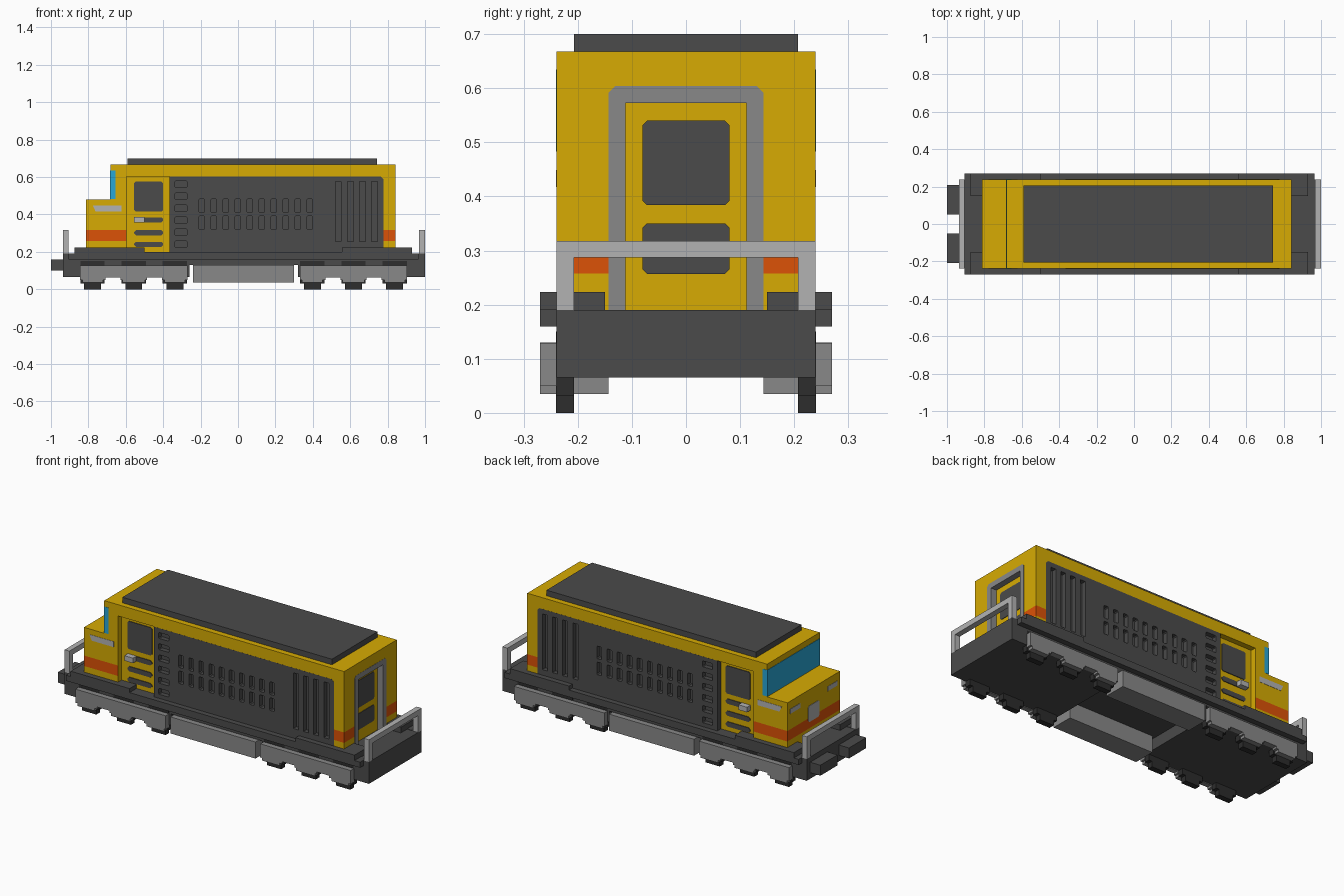
import bpy, bmesh

cube = bpy.data.objects.get("Cube")
if cube:
    bpy.data.objects.remove(cube, do_unlink=True)


def material(name, rgb):
    m = bpy.data.materials.new(name)
    m.use_nodes = True
    m.diffuse_color = (*rgb, 1)
    m.node_tree.nodes["Principled BSDF"].inputs["Base Color"].default_value = (*rgb, 1)
    return m


YELLOW = material("yellow paint", (0.68, 0.41, 0.001))
ORANGE = material("orange stripe", (0.72, 0.085, 0.002))
DARK = material("dark grey", (0.07, 0.07, 0.07))
BLACK = material("wheel black", (0.026, 0.026, 0.026))
GREY = material("mid grey", (0.25, 0.25, 0.25))
LIGHT = material("light grey", (0.45, 0.45, 0.45))
BLUE = material("window blue", (0.022, 0.39, 0.68))


def rect(a0, a1, b0, b1, c=0.0):
    """Rectangle outline with optional chamfered corners."""
    if not c:
        return [(a0, b0), (a1, b0), (a1, b1), (a0, b1)]
    return [(a0 + c, b0), (a1 - c, b0), (a1, b0 + c), (a1, b1 - c),
            (a1 - c, b1), (a0 + c, b1), (a0, b1 - c), (a0, b0 + c)]


def add_prism(bm, pts, axis, lo, hi):
    """Extrude an outline: axis y uses (x, z) points, axis x uses (y, z)."""
    def place(p, t):
        return (p[0], t, p[1]) if axis == "y" else (t, p[0], p[1])
    lo_v = [bm.verts.new(place(p, lo)) for p in pts]
    hi_v = [bm.verts.new(place(p, hi)) for p in pts]
    bm.faces.new(lo_v)
    bm.faces.new(hi_v[::-1])
    n = len(pts)
    for i in range(n):
        j = (i + 1) % n
        bm.faces.new((lo_v[j], lo_v[i], hi_v[i], hi_v[j]))


def build(name, mat, prisms):
    bm = bmesh.new()
    for p in prisms:
        add_prism(bm, *p)
    bmesh.ops.recalc_face_normals(bm, faces=bm.faces)
    me = bpy.data.meshes.new(name)
    bm.to_mesh(me)
    bm.free()
    me.materials.append(mat)
    ob = bpy.data.objects.new(name, me)
    bpy.context.scene.collection.objects.link(ob)
    return ob


def box(x0, x1, y0, y1, z0, z1):
    return (rect(x0, x1, z0, z1), "y", y0, y1)


def both(pts, y0, y1):
    """The same side outline on the left and right flanks."""
    return [(pts, "y", y0, y1), (pts, "y", -y1, -y0)]


def carve(ob, prisms):
    cutter = build("cutter", DARK, prisms)
    cutter.hide_render = True
    mod = ob.modifiers.new("carve", "BOOLEAN")
    mod.operation, mod.solver, mod.object = "DIFFERENCE", "EXACT", cutter
    bpy.context.view_layer.objects.active = ob
    bpy.ops.object.modifier_apply(modifier=mod.name)
    bpy.data.objects.remove(cutter, do_unlink=True)


# Body shell with low nose, carved for side doors, engine panels and end door
body = build("body", YELLOW, [([(-0.812, 0.19), (0.842, 0.19), (0.842, 0.668), (-0.683, 0.668),
                                (-0.683, 0.48), (-0.812, 0.48)], "y", -0.239, 0.239)])
carve(body, both(rect(-0.595, -0.36, 0.17, 0.603), 0.207, 0.3))
panel_outline = [(-0.367, 0.17), (0.777, 0.17), (0.777, 0.59), (0.764, 0.603), (-0.367, 0.603)]
carve(body, both(panel_outline, 0.18, 0.3))
frame_top = [(0.143, 0.592), (0.131, 0.604), (-0.131, 0.604), (-0.143, 0.592)]
carve(body, [([(-0.143, 0.17), (0.143, 0.17)] + frame_top, "x", 0.808, 0.9)])

# Orange band on the nose and tail faces
body.data.materials.append(ORANGE)
bm = bmesh.new()
bm.from_mesh(body.data)
for z in (0.258, 0.318):
    bmesh.ops.bisect_plane(bm, geom=bm.verts[:] + bm.edges[:] + bm.faces[:],
                           plane_co=(0, 0, z), plane_no=(0, 0, 1))
for f in bm.faces:
    c = f.calc_center_median()
    flank = abs(c.y) > 0.235 and (c.x < -0.595 or c.x > 0.777)
    end = c.x < -0.808 or c.x > 0.838
    f.material_index = int(0.258 < c.z < 0.318 and (flank or end))
bm.to_mesh(body.data)
bm.free()

# Engine room panels, flush with the body, with deep vents
panels = build("engine_panels", DARK, both(panel_outline, 0.175, 0.2395))
vents = []
for i in range(10):
    x = -0.194 + 0.0642 * i
    for z0 in (0.319, 0.411):
        vents += both(rect(x - 0.0155, x + 0.0155, z0, z0 + 0.073, 0.005), 0.212, 0.25)
for i in range(4):
    x = 0.536 + 0.0645 * i
    vents += both(rect(x - 0.016, x + 0.016, 0.255, 0.575), 0.212, 0.25)
for i in range(6):
    z = 0.24 + 0.0642 * i
    vents += both(rect(-0.337, -0.272, z - 0.017, z + 0.017, 0.004), 0.212, 0.25)
carve(panels, vents)

# Side door windows, louvres and handles
door_plates = both(rect(-0.555, -0.40, 0.415, 0.575, 0.008), 0.2, 0.211)
for z in (0.24, 0.302, 0.371):
    door_plates += both(rect(-0.555, -0.40, z - 0.014, z + 0.014, 0.01), 0.2, 0.211)
build("side_door_windows", DARK, door_plates)
build("side_door_handles", LIGHT, both(rect(-0.555, -0.50, 0.357, 0.386), 0.205, 0.239))

# End door frame, window and lower panel
build("end_door_frame", GREY, [([(-0.143, 0.19), (-0.112, 0.19), (-0.112, 0.573), (0.112, 0.573),
                                 (0.112, 0.19), (0.143, 0.19)] + frame_top, "x", 0.805, 0.843)])
build("end_door_windows", DARK, [(rect(-0.08, 0.08, 0.384, 0.54, 0.008), "x", 0.80, 0.811),
                                 (rect(-0.08, 0.08, 0.257, 0.35, 0.008), "x", 0.80, 0.811)])

# Windscreen, roof plate and nose lights
build("windscreen", BLUE, [box(-0.685, -0.655, -0.24, 0.24, 0.483, 0.634)])
build("roof_plate", DARK, [box(-0.59, 0.742, -0.207, 0.207, 0.66, 0.70)])
build("side_light_strips", LIGHT, both([(-0.762, 0.417), (-0.622, 0.417), (-0.622, 0.449),
                                        (-0.777, 0.449)], 0.235, 0.2405))
build("nose_light_strips", LIGHT, [(rect(a, a + 0.09, 0.408, 0.435), "x", -0.814, -0.806)
                                   for a in (-0.215, 0.125)])
build("nose_panel", LIGHT, [(rect(-0.05, 0.05, 0.295, 0.388, 0.008), "x", -0.814, -0.806)])

# Deck, end beams and underfloor boxes
build("deck", DARK, [box(-0.905, 0.965, -0.239, 0.239, 0.13, 0.19)])
build("end_beams", DARK, [box(-0.935, -0.86, -0.239, 0.239, 0.065, 0.19),
                          box(0.925, 1.0, -0.239, 0.239, 0.065, 0.19)])
build("underfloor", DARK, [box(-0.90, -0.26, -0.239, 0.239, 0.065, 0.14),
                           box(0.32, 0.98, -0.239, 0.239, 0.065, 0.14)])

# Side sills: long strip, raised at both ends, with corner steps
sill = [(-0.905, 0.16), (0.965, 0.16), (0.965, 0.192), (0.93, 0.192), (0.93, 0.223),
        (0.555, 0.223), (0.555, 0.2), (-0.5, 0.2), (-0.5, 0.223), (-0.875, 0.223),
        (-0.875, 0.192), (-0.905, 0.192)]
build("side_sills", DARK, both(sill, 0.207, 0.27))
steps = []
for x0, x1 in ((-0.875, -0.81), (0.84, 0.93)):
    steps += both(rect(x0, x1, 0.185, 0.223), 0.15, 0.24)
build("corner_steps", DARK, steps)

# Handrails across both ends
rail = [(-0.239, 0.19), (-0.207, 0.19), (-0.207, 0.287), (0.207, 0.287), (0.207, 0.19),
        (0.239, 0.19), (0.239, 0.318), (-0.239, 0.318)]
build("front_handrail", LIGHT, [(rail, "x", -0.935, -0.905)])
build("rear_handrail", LIGHT, [(rail, "x", 0.968, 1.0)])
build("buffers", DARK, both(rect(-1.0, -0.93, 0.1, 0.16), 0.052, 0.208))

# Side fuel tanks
build("fuel_tanks", GREY, both(rect(-0.24, 0.30, 0.035, 0.13), 0.143, 0.27))

# Bogies: outer frames stepping down at each axle, with stepped wheels behind
half = [(0.287, 0.128), (0.287, 0.05), (0.275, 0.05), (0.275, 0.035), (0.165, 0.035),
        (0.165, 0.05), (0.15, 0.05), (0.15, 0.062), (0.07, 0.062), (0.07, 0.05),
        (0.06, 0.05), (0.06, 0.035)]
for label, cx in (("front", -0.5575), ("rear", 0.6175)):
    outline = [(cx + x, z) for x, z in half] + [(cx - x, z) for x, z in reversed(half)]
    build(label + "_bogie_frames", GREY, both(outline, 0.24, 0.27))
    wheels = []
    for dx in (-0.22, 0.0, 0.22):
        wheel = [(0.045, 0), (0.045, 0.032), (0.065, 0.032), (0.065, 0.15)]
        wheel = wheel + [(-a, b) for a, b in reversed(wheel)]
        wheels += both([(cx + dx + a, b) for a, b in wheel], 0.207, 0.24)
    build(label + "_wheels", BLACK, wheels)
